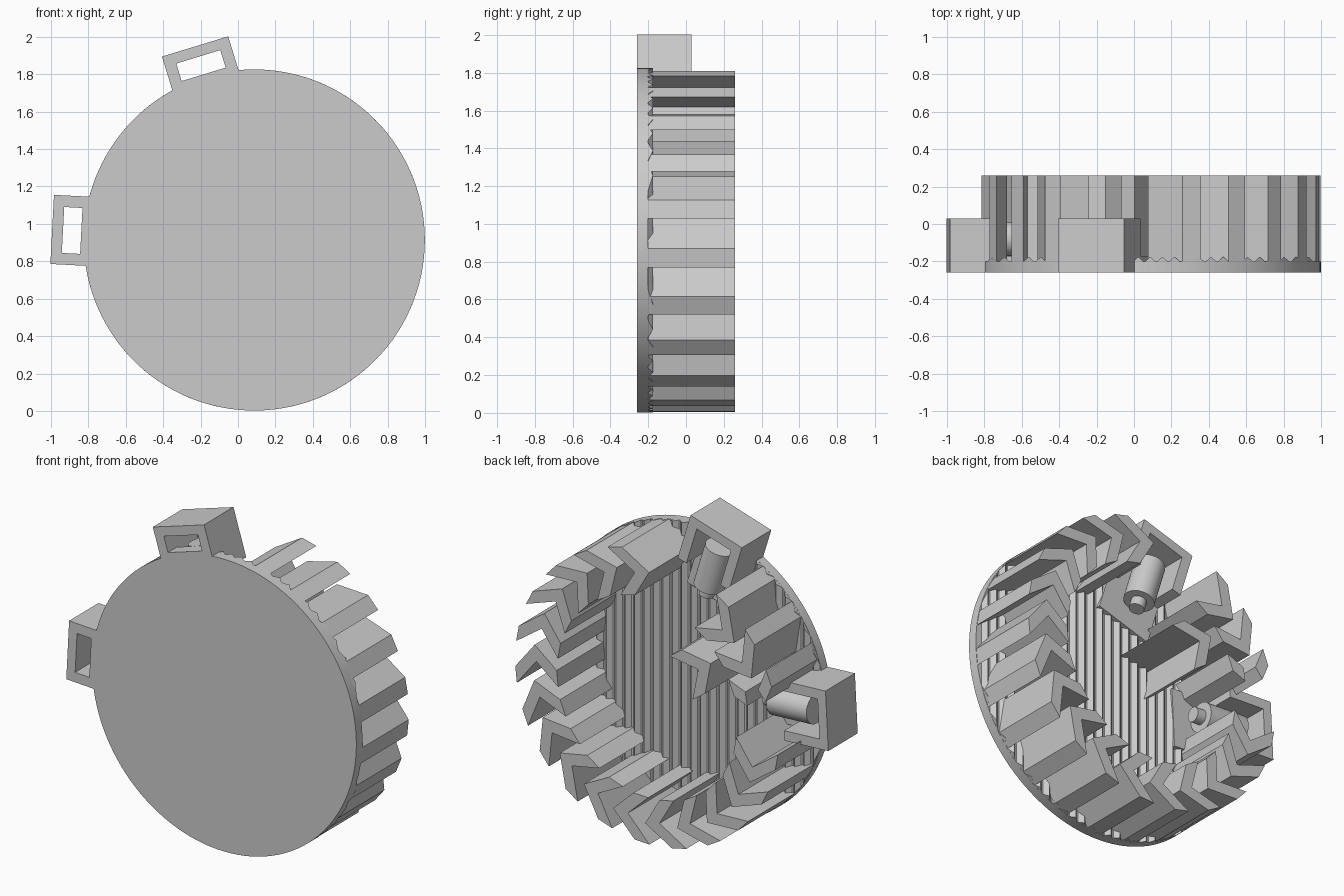
import bpy, bmesh
from math import sin, cos, radians, sqrt
from mathutils import Matrix, Vector

cube = bpy.data.objects.get("Cube")
if cube:
    bpy.data.objects.remove(cube, do_unlink=True)

grey = bpy.data.materials.new("plain_grey")
grey.use_nodes = True
grey.diffuse_color = (0.6, 0.6, 0.6, 1)
grey.node_tree.nodes["Principled BSDF"].inputs["Base Color"].default_value = (0.6, 0.6, 0.6, 1)

CX, CZ, R = 0.087, 0.914, 0.912
FRONT, INNER, BACK = -0.26, -0.2, 0.26


def finish(name, bm, smooth=False):
    bmesh.ops.recalc_face_normals(bm, faces=bm.faces)
    mesh = bpy.data.meshes.new(name)
    bm.to_mesh(mesh)
    bm.free()
    mesh.materials.append(grey)
    ob = bpy.data.objects.new(name, mesh)
    bpy.context.collection.objects.link(ob)
    if smooth:
        bpy.ops.object.select_all(action='DESELECT')
        ob.select_set(True)
        bpy.context.view_layer.objects.active = ob
        bpy.ops.object.shade_smooth_by_angle(angle=radians(30))
    return ob


def polar(u, t, deg):
    """Radial u and tangential t offsets, turned to an angle on the disc."""
    a = radians(deg)
    return CX + u * cos(a) - t * sin(a), CZ + u * sin(a) + t * cos(a)


def add_prism(bm, pts, y0, y1):
    """Extrude an outline in x and z along y."""
    a = [bm.verts.new((x, y0, z)) for x, z in pts]
    b = [bm.verts.new((x, y1, z)) for x, z in pts]
    bm.faces.new(a)
    bm.faces.new(b[::-1])
    for i in range(len(a)):
        j = (i + 1) % len(a)
        bm.faces.new((a[i], b[i], b[j], a[j]))


def add_block(bm, deg, u0, u1, t0, t1, y0, y1):
    corners = ((u0, t0), (u1, t0), (u1, t1), (u0, t1))
    add_prism(bm, [polar(u, t, deg) for u, t in corners], y0, y1)


def prism(name, outline, deg):
    bm = bmesh.new()
    add_prism(bm, [polar(u, t, deg) for u, t in outline], INNER, BACK)
    return finish(name, bm)


# Front disc
bm = bmesh.new()
add_prism(bm, [polar(R, 0, i * 3) for i in range(120)], FRONT, INNER)
finish("disc", bm, True)

# Vertical ridges across the back of the disc, trimmed to its round edge
bm = bmesh.new()
PITCH = 0.065
for i in range(-13, 14):
    rings = []
    for side in (-1, 1):
        ring = []
        for dx, y in ((-0.5, INNER - 0.005), (0.5, INNER - 0.005), (0, INNER + 0.025)):
            x = (i + dx) * PITCH
            h = sqrt(max(R * R - x * x, 0))
            ring.append(bm.verts.new((CX + x, y, CZ + side * h)))
        rings.append(ring)
    lo, hi = rings
    bm.faces.new(lo)
    bm.faces.new(hi[::-1])
    for k in range(3):
        bm.faces.new((lo[k], lo[(k + 1) % 3], hi[(k + 1) % 3], hi[k]))
finish("disc_ridges", bm)

# Ring of chevron teeth, left out where the two lugs sit
chevron = [(0.909, 0.051), (0.758, 0.205), (0.62, 0.07),
           (0.62, -0.032), (0.758, 0.103), (0.909, -0.051)]
# Tooth beside the side lug, cut into its two separate legs
outer_leg = [(0.909, 0.051), (0.83, 0.131), (0.805, 0.055), (0.909, -0.051)]
inner_leg = [(0.69, 0.138), (0.62, 0.07), (0.62, -0.032), (0.71, 0.056)]
STEP = 360 / 22
for k in range(22):
    if k in (6, 7, 11):
        continue
    for outline in ((outer_leg, inner_leg) if k == 10 else (chevron,)):
        prism("chevron_tooth", outline, k * STEP - 6)

# Single inner chevron pointing outwards between the lugs
inner = [(0.55, 0), (0.405, 0.14), (0.3, 0.14), (0.445, 0), (0.3, -0.14), (0.405, -0.14)]
prism("inner_chevron", [(u, t - 0.02) for u, t in inner], 145)


def add_cylinder(bm, deg, r0, r1, radius, y):
    """Cylinder lying along a radius of the disc."""
    a = radians(deg)
    axis = Vector((cos(a), 0, sin(a)))
    mid = Vector((CX, y, CZ)) + axis * (r0 + r1) / 2
    rot = axis.to_track_quat('Z', 'Y').to_matrix().to_4x4()
    bmesh.ops.create_cone(bm, cap_ends=True, segments=32, radius1=radius, radius2=radius,
                          depth=r1 - r0, matrix=Matrix.Translation(mid) @ rot)


# Two lugs: slotted box on a flat pad, with a stepped pin pointing inwards
W, SLOT, TOP = 0.185, 0.123, 1.082
for name, deg in (("upper", 107), ("side", 177)):
    bm = bmesh.new()
    for u0, t0, t1 in ((0.78, SLOT, W), (0.78, -W, -SLOT), (1.024, -SLOT, SLOT)):
        add_block(bm, deg, u0, TOP, t0, t1, INNER, 0.03)
        add_block(bm, deg, max(u0, 0.88), TOP, t0, t1, FRONT, INNER)
    # low bar closing the slot on the disc side
    add_block(bm, deg, 0.87, 0.926, -SLOT, SLOT, FRONT, INNER + 0.03)
    finish(name + "_lug", bm)

    bm = bmesh.new()
    add_block(bm, deg, 0.52, 0.87, -W, W, INNER, INNER + 0.03)
    finish(name + "_pad", bm)

    bm = bmesh.new()
    add_cylinder(bm, deg, 0.65, 0.926, 0.09, -0.08)
    add_cylinder(bm, deg, 0.59, 0.66, 0.045, -0.08)
    finish(name + "_pin", bm, True)
